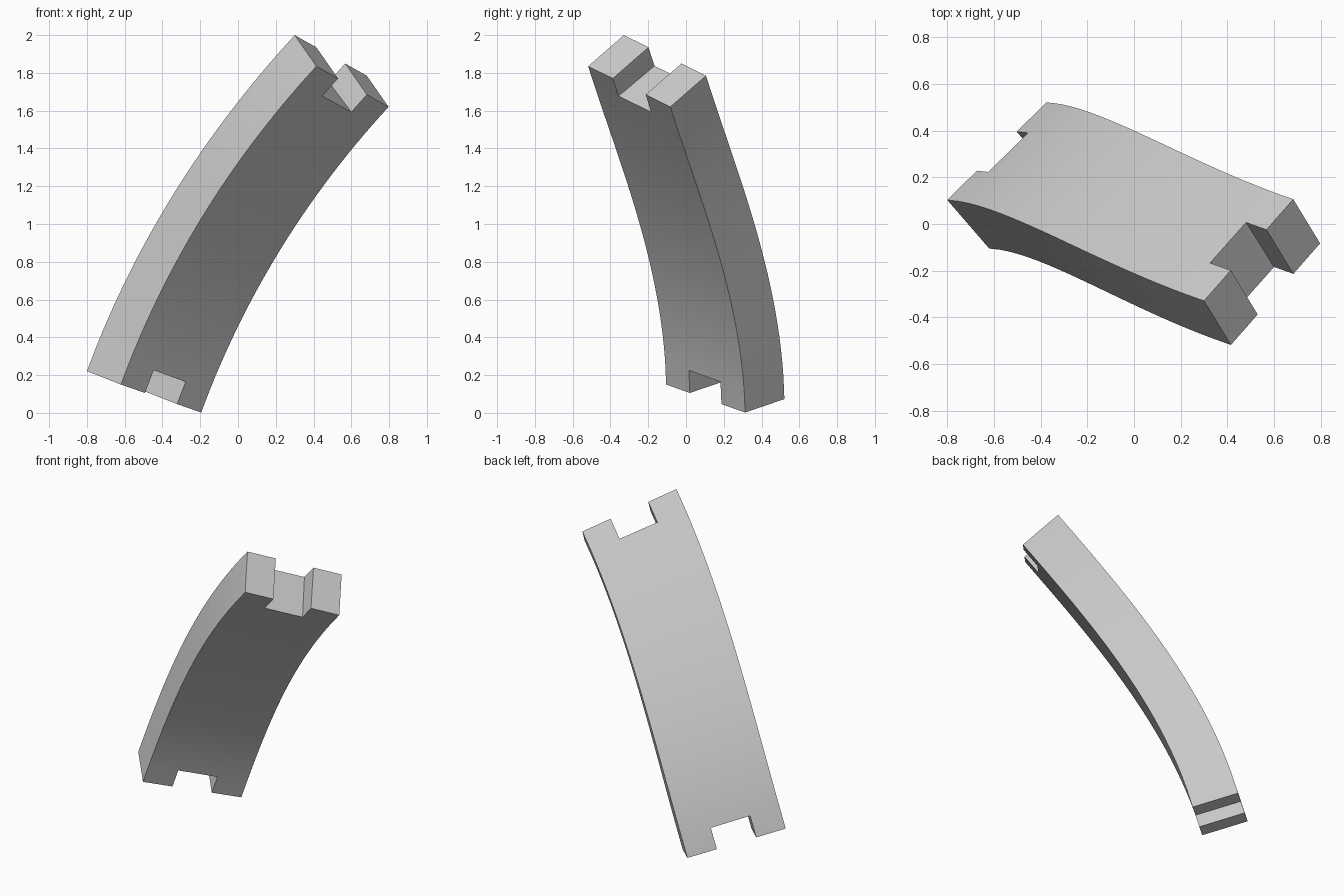
import bpy
import bmesh
from mathutils import Vector

cube = bpy.data.objects.get("Cube")
if cube:
    bpy.data.objects.remove(cube, do_unlink=True)

# One plain grey material
grey = bpy.data.materials.new("light grey")
grey.use_nodes = True
colour = (0.6, 0.6, 0.6, 1)
grey.diffuse_color = colour
grey.node_tree.nodes["Principled BSDF"].inputs["Base Color"].default_value = colour

# Each end: inner left corner, width vector, thickness vector
foot = [Vector(v) for v in ((-0.62, -0.105, 0.15), (0.425, 0.418, -0.148), (-0.18, 0.208, 0.071))]
head = [Vector(v) for v in ((0.415, -0.518, 1.835), (0.382, 0.435, -0.215), (-0.115, 0.189, 0.165))]

ROWS = 26
NOTCH = 0.064                      # notch depth as a share of the length
across = [0, 0.3, 0.7, 1]
along = [0] + [NOTCH + (1 - 2 * NOTCH) * i / (ROWS - 2) for i in range(ROWS - 1)] + [1]


def end_point(end, u, w):
    return end[0] + end[1] * u + end[2] * w


def bent_point(u, t, w):
    """Point of the twisted, bent bar: smooth curve square to both ends."""
    a, b = end_point(foot, u, w), end_point(head, u, w)
    length = (b - a).length * 1.01
    start = foot[1].cross(foot[2]).normalized() * length
    stop = head[1].cross(head[2]).normalized() * length
    s = 1 - t
    return (a * (s * s * (1 + 2 * t)) + b * (t * t * (3 - 2 * t))
            + start * (t * s * s) - stop * (t * t * s))


def solid(i, j):
    """Cells of the bar, without the notch in the middle of each end."""
    inside = 0 <= i < 3 and 0 <= j < ROWS
    return inside and not (i == 1 and j in (0, ROWS - 1))


# Bent bar: inner and outer sheets, with walls wherever a cell has no neighbour
bm = bmesh.new()
verts = {(i, j, w): bm.verts.new(bent_point(u, t, w))
         for i, u in enumerate(across) for j, t in enumerate(along) for w in (0, 1)}
for i in range(3):
    for j in range(ROWS):
        if not solid(i, j):
            continue
        ring = [(i, j), (i + 1, j), (i + 1, j + 1), (i, j + 1)]
        for w in (0, 1):
            bm.faces.new([verts[(*c, w)] for c in ring])
        for k, (di, dj) in enumerate(((0, -1), (1, 0), (0, 1), (-1, 0))):
            if not solid(i + di, j + dj):
                p, q = ring[k], ring[(k + 1) % 4]
                bm.faces.new([verts[(*p, 0)], verts[(*q, 0)], verts[(*q, 1)], verts[(*p, 1)]])
loose = [v for v in bm.verts if not v.link_faces]
bmesh.ops.delete(bm, geom=loose, context='VERTS')
bmesh.ops.recalc_face_normals(bm, faces=bm.faces)

mesh = bpy.data.meshes.new("curved_notched_bar")
bm.to_mesh(mesh)
bm.free()
mesh.materials.append(grey)
bar = bpy.data.objects.new("curved_notched_bar", mesh)
bpy.context.collection.objects.link(bar)

# Smooth along the bend, sharp at the corners
bpy.ops.object.select_all(action='DESELECT')
bar.select_set(True)
bpy.context.view_layer.objects.active = bar
bpy.ops.object.shade_smooth_by_angle(angle=0.5)
